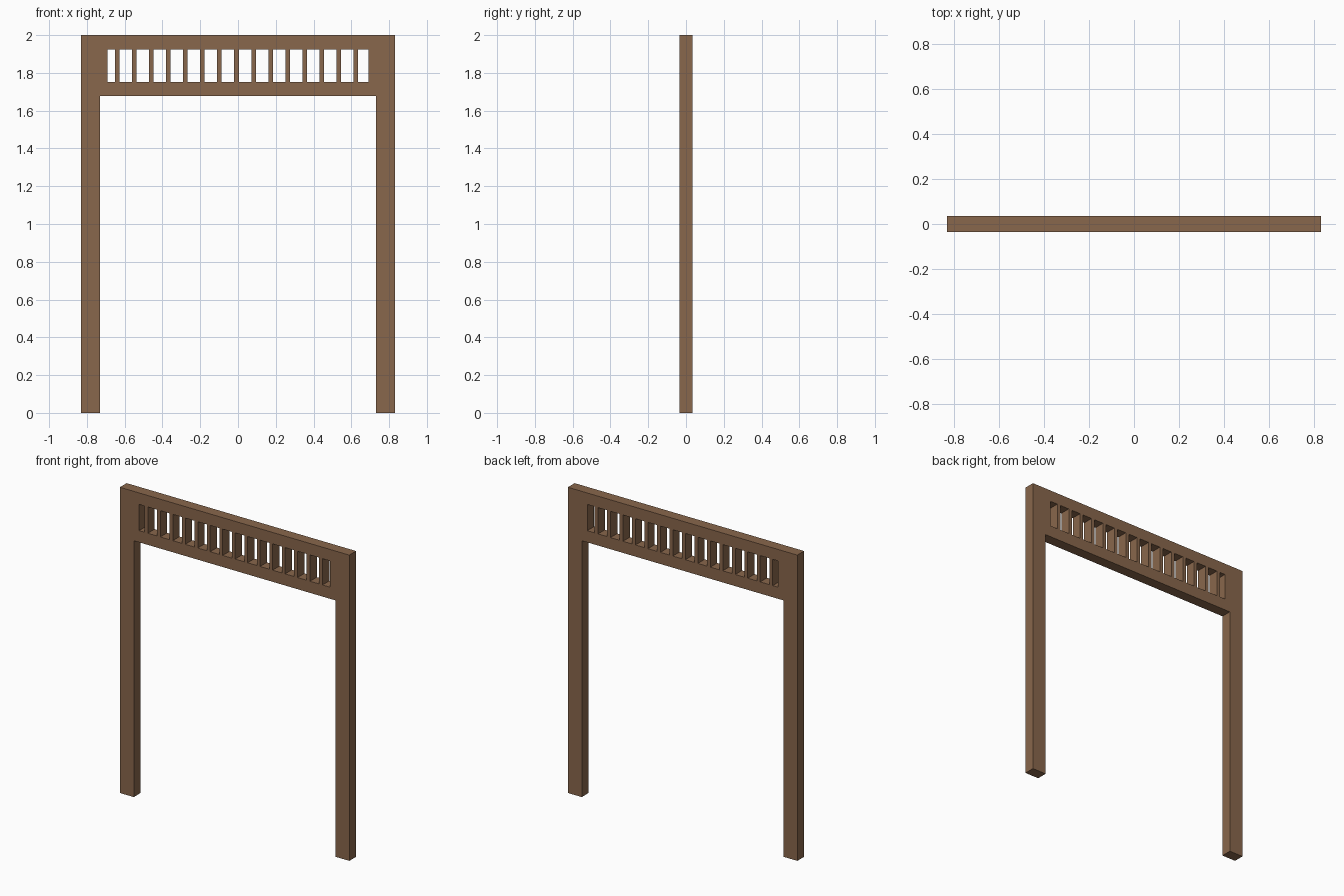
import bpy

if "Cube" in bpy.data.objects:
    bpy.data.objects.remove(bpy.data.objects["Cube"])

HALF_DEPTH = 0.035
wood = bpy.data.materials.new("brown wood")
wood.diffuse_color = (0.25, 0.135, 0.072, 1)
wood.use_nodes = True
wood.node_tree.nodes["Principled BSDF"].inputs["Base Color"].default_value = wood.diffuse_color


def add_loop(curve, points):
    """Closed straight-sided outline in the x-z plane."""
    s = curve.splines.new('POLY')
    s.points.add(len(points) - 1)
    for p, (x, z) in zip(s.points, points):
        p.co = (x, z, 0, 1)
    s.use_cyclic_u = True


def rect(x0, x1, z0, z1):
    return [(x0, z0), (x1, z0), (x1, z1), (x0, z1)]


curve = bpy.data.curves.new("gate_frame", 'CURVE')
curve.dimensions = '2D'
curve.fill_mode = 'BOTH'
curve.extrude = HALF_DEPTH

# Outer outline: two legs joined by the header
half = [(0.73, 1.677), (0.73, 0), (0.83, 0), (0.83, 2)]
add_loop(curve, half + [(-x, z) for x, z in reversed(half)])

# Header openings, separated by fifteen evenly spaced slats
left, right = -0.692, 0.69
slats = [-0.64 + 0.0903 * i for i in range(15)]
starts = [left] + [x + 0.012 for x in slats]
ends = [x - 0.012 for x in slats] + [right]
for x0, x1 in zip(starts, ends):
    add_loop(curve, rect(x0, x1, 1.753, 1.925))

# Convert to a mesh standing upright
frame = bpy.data.objects.new("gate_frame", curve)
bpy.context.collection.objects.link(frame)
frame.rotation_euler = (1.5707963, 0, 0)
bpy.context.view_layer.objects.active = frame
frame.select_set(True)
bpy.ops.object.convert(target='MESH')
bpy.ops.object.transform_apply(location=False, rotation=True, scale=False)
bpy.ops.object.mode_set(mode='EDIT')
bpy.ops.mesh.select_all(action='SELECT')
bpy.ops.mesh.remove_doubles(threshold=0.0005)
bpy.ops.mesh.normals_make_consistent(inside=False)
bpy.ops.object.mode_set(mode='OBJECT')
bpy.ops.object.shade_flat()
frame.data.materials.clear()
frame.data.materials.append(wood)
